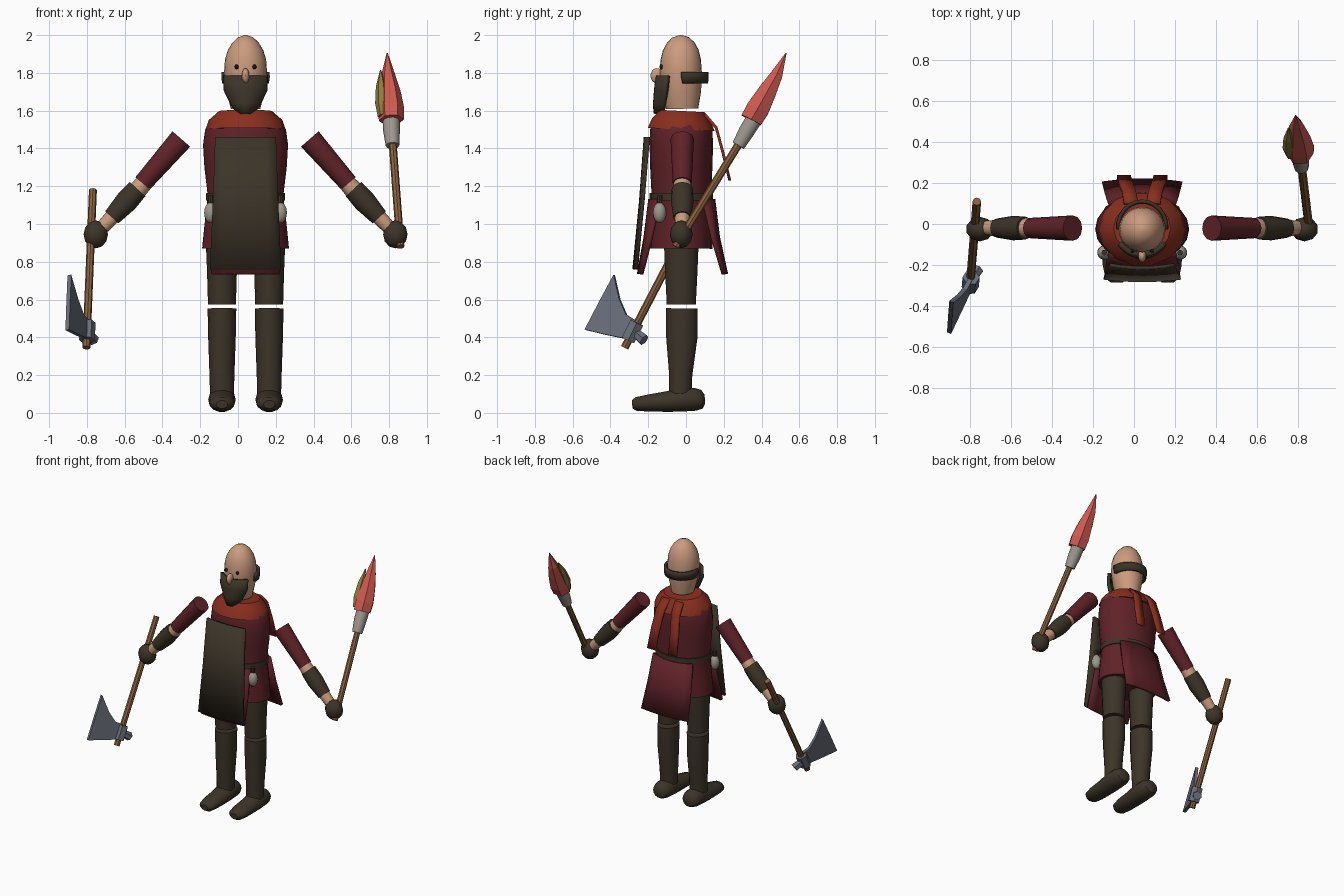
import bpy, bmesh, math
from mathutils import Vector

cube = bpy.data.objects.get("Cube")
if cube:
    bpy.data.objects.remove(cube)

CX = 0.04  # body centre line


def material(name, rgb):
    m = bpy.data.materials.new(name)
    m.use_nodes = True
    col = (*rgb, 1)
    m.diffuse_color = col
    m.node_tree.nodes["Principled BSDF"].inputs["Base Color"].default_value = col
    return m


BROWN = material("dark brown leather", (0.045, 0.034, 0.021))
RED = material("dark red cloth", (0.115, 0.016, 0.021))
SCARLET = material("scarlet cloth", (0.25, 0.028, 0.013))
SKIN = material("skin", (0.60, 0.33, 0.21))
WOOD = material("wood", (0.25, 0.12, 0.045))
STEEL = material("steel", (0.14, 0.155, 0.19))
GREY = material("pale grey", (0.34, 0.31, 0.27))
FLAME = material("flame red", (0.62, 0.10, 0.08))
GOLD = material("flame yellow", (0.27, 0.20, 0.045))
BLACK = material("black", (0.01, 0.01, 0.01))


def finish(name, bm, mat, smooth=True, thick=0):
    bmesh.ops.recalc_face_normals(bm, faces=bm.faces)
    me = bpy.data.meshes.new(name)
    bm.to_mesh(me)
    bm.free()
    me.materials.append(mat)
    ob = bpy.data.objects.new(name, me)
    bpy.context.collection.objects.link(ob)
    if thick:
        mod = ob.modifiers.new("thickness", "SOLIDIFY")
        mod.thickness, mod.offset = thick, 0
    if smooth:
        bpy.ops.object.select_all(action="DESELECT")
        bpy.context.view_layer.objects.active = ob
        ob.select_set(True)
        bpy.ops.object.shade_smooth_by_angle(angle=math.radians(40))
    return ob


def tube(name, rings, mat, n=16, smooth=True):
    """Capped loft; each ring is x, y, z, radius and optional second radius."""
    bm = bmesh.new()
    axis = Vector(rings[-1][:3]) - Vector(rings[0][:3])
    rot = Vector((0, 0, 1)).rotation_difference(axis)
    loops = []
    for r in rings:
        rx, ry = r[3], r[-1]
        loops.append([bm.verts.new(Vector(r[:3]) + rot @ Vector(
            (rx * math.cos(t * math.tau / n), ry * math.sin(t * math.tau / n), 0)))
            for t in range(n)])
    for a, b in zip(loops, loops[1:]):
        for i in range(n):
            j = (i + 1) % n
            bm.faces.new((a[i], a[j], b[j], b[i]))
    bm.faces.new(loops[0])
    bm.faces.new(loops[-1])
    return finish(name, bm, mat, smooth)


def sheet(name, rows, mat, thick=0.02):
    """Thick cloth sheet through rows of points."""
    bm = bmesh.new()
    grid = [[bm.verts.new(p) for p in row] for row in rows]
    for a, b in zip(grid, grid[1:]):
        for i in range(len(a) - 1):
            bm.faces.new((a[i], a[i + 1], b[i + 1], b[i]))
    return finish(name, bm, mat, True, thick)


def ball(name, c, r, mat, n=14):
    bm = bmesh.new()
    bmesh.ops.create_uvsphere(bm, u_segments=n, v_segments=n // 2 + 1, radius=1)
    bmesh.ops.scale(bm, vec=r, verts=bm.verts)
    bmesh.ops.translate(bm, vec=c, verts=bm.verts)
    return finish(name, bm, mat)


def arc(cy, z, rx, ry, a0, a1, n=12):
    angles = [math.radians(a0 + (a1 - a0) * i / n) for i in range(n + 1)]
    return [(CX + rx * math.cos(a), cy + ry * math.sin(a), z) for a in angles]


def bowed(half, y, z, bow, n=6, x=CX):
    """Row of points across x, its ends pulled back by bow."""
    ts = [2 * i / n - 1 for i in range(n + 1)]
    return [(x + half * t, y + bow * t * t, z) for t in ts]


# head and face
tube("head", [(CX, -0.02, 1.61, .078, .085), (CX, -0.025, 1.7, .1, .105),
              (CX, -0.028, 1.8, .114, .112), (CX, -0.028, 1.87, .109, .107),
              (CX, -0.028, 1.92, .094, .095), (CX, -0.028, 1.96, .07, .073),
              (CX, -0.028, 1.987, .042, .045), (CX, -0.028, 2.0, .008, .008)], SKIN, 24)
ball("nose", (CX, -0.155, 1.785), (.02, .033, .04), SKIN)
for s, side in ((1, "left"), (-1, "right")):
    ball(side + "_eye", (CX + s * .047, -0.131, 1.832), (.011, .011, .013), BLACK, 8)
sheet("beard", [arc(-.03, 1.785, .128, .118, 212, 328), arc(-.035, 1.71, .126, .122, 212, 328),
                arc(-.05, 1.64, .085, .112, 212, 328), arc(-.07, 1.585, .042, .09, 212, 328)],
      BROWN, 0.025)
sheet("hair_band", [arc(-.015, 1.745, .115, .123, -2, 182), arc(-.015, 1.78, .12, .126, -5, 185),
                    arc(-.015, 1.805, .118, .126, -5, 185)], BROWN, 0.018)

# tunic, collar and belt
tube("tunic", [(CX, -0.025, .87, .23, .165), (CX, -0.025, 1.0, .217, .162),
               (CX, -0.025, 1.15, .2, .157), (CX, -0.025, 1.3, .218, .165),
               (CX, -0.025, 1.42, .225, .168), (CX, -0.025, 1.5, .214, .165),
               (CX, -0.025, 1.55, .185, .15), (CX, -0.02, 1.59, .14, .12)], RED, 20)
tube("collar", [(CX, -0.025, 1.5, .212, .182), (CX, -0.025, 1.55, .195, .16),
                (CX, -0.02, 1.598, .14, .122)], SCARLET, 14)
tube("belt", [(CX, -0.025, 1.125, .209, .168), (CX, -0.025, 1.165, .208, .168)], BROWN, 20)

# skirt flaps, long front panel and scarf tails
sheet("back_flap", [bowed(.165, .145, 1.13, -.05), bowed(.18, .17, .93, -.03),
                    bowed(.195, .213, .735, -.015)], RED)
sheet("front_flap", [bowed(.165, -.19, 1.13, .05), bowed(.175, -.215, .93, .03),
                     bowed(.18, -.25, .735, .015)], RED)
sheet("front_panel", [bowed(.16, -.215, 1.46, .015), bowed(.172, -.24, 1.12, .012),
                      bowed(.188, -.275, .76, .012)], BROWN, 0.018)
for s, side in ((1, "left"), (-1, "right")):
    path = ((.055, .10, 1.58), (.065, .16, 1.51), (.08, .195, 1.38), (.09, .232, 1.23))
    sheet(side + "_scarf_tail", [bowed(.034, y, z, 0, 1, CX + s * x) for x, y, z in path],
          SCARLET, 0.015)
    ball(side + "_pouch", (CX + s * .185, -.14, 1.06), (.035, .035, .055), GREY)
    tube(side + "_pouch_strap", [(CX + s * .185, -.14, 1.1, .014),
                                 (CX + s * .185, -.14, 1.15, .014)], BROWN, 8)

    # arms, running outward and down
    def limb(part, mat, *rings):
        tube(side + part, [(CX + s * x, -.02, z, r) for x, z, r in rings], mat, 12)

    limb("_upper_arm", RED, (.34, 1.45, .062), (.545, 1.215, .05))
    limb("_forearm", SKIN, (.535, 1.22, .046), (.58, 1.17, .05), (.765, .975, .036))
    limb("_bracer", BROWN, (.572, 1.185, .056), (.63, 1.12, .06), (.708, 1.035, .047))
    ball(side + "_hand", (CX + s * .793, -.025, .945), (.068, .06, .074), BROWN, 10)

    # legs and shoes
    lx = CX + s * .125
    tube(side + "_thigh", [(lx, -.025, .575, .074, .079), (lx, -.025, .75, .079, .088),
                           (lx, -.025, .92, .086, .095)], BROWN, 14)
    tube(side + "_shin", [(lx, -.03, .09, .063, .06), (lx, -.028, .2, .066, .063),
                          (lx, -.022, .4, .073, .085), (lx, -.022, .553, .076, .085)], BROWN, 14)
    tube(side + "_shoe", [(lx, -.285, .045, .03, .022), (lx, -.265, .047, .055, .037),
                          (lx, -.2, .052, .068, .046), (lx, -.1, .06, .07, .056),
                          (lx, -.03, .07, .073, .065), (lx, .05, .072, .07, .062),
                          (lx, .085, .072, .055, .05), (lx, .1, .072, .025, .025)], BROWN, 14)

# axe
tube("axe_handle", [(-.803, -.325, .345, .021), (-.768, .11, 1.18, .021)], WOOD, 8)
tube("axe_socket", [(-.8, -.307, .385, .042), (-.796, -.26, .478, .042)], STEEL, 6, False)
tube("axe_poll", [(-.795, -.27, .425, .026), (-.765, -.222, .385, .032)], STEEL, 6, False)
outline = ((-.26, .485), (-.315, .52), (-.35, .6), (-.38, .73),
           (-.455, .59), (-.533, .44), (-.43, .415), (-.31, .39))
bm = bmesh.new()
bm.faces.new([bm.verts.new((-.592 + .43 * y - .188 * z, y, z)) for y, z in outline])
finish("axe_blade", bm, STEEL, False, 0.022)

# torch
tube("torch_handle", [(.86, -.055, .88, .021), (.818, .29, 1.44, .021)], WOOD, 8)
tube("torch_cup", [(.818, .277, 1.415, .036), (.813, .32, 1.49, .044),
                   (.81, .37, 1.57, .046)], GREY, 10)
tube("red_flame", [(.812, .345, 1.55, .066), (.81, .38, 1.61, .07), (.805, .43, 1.7, .056),
                   (.795, .48, 1.79, .037), (.79, .53, 1.905, .003)], FLAME, 6, False)
tube("yellow_flame", [(.768, .34, 1.57, .028), (.76, .37, 1.64, .034),
                      (.757, .42, 1.73, .027), (.755, .47, 1.815, .003)], GOLD, 6, False)
